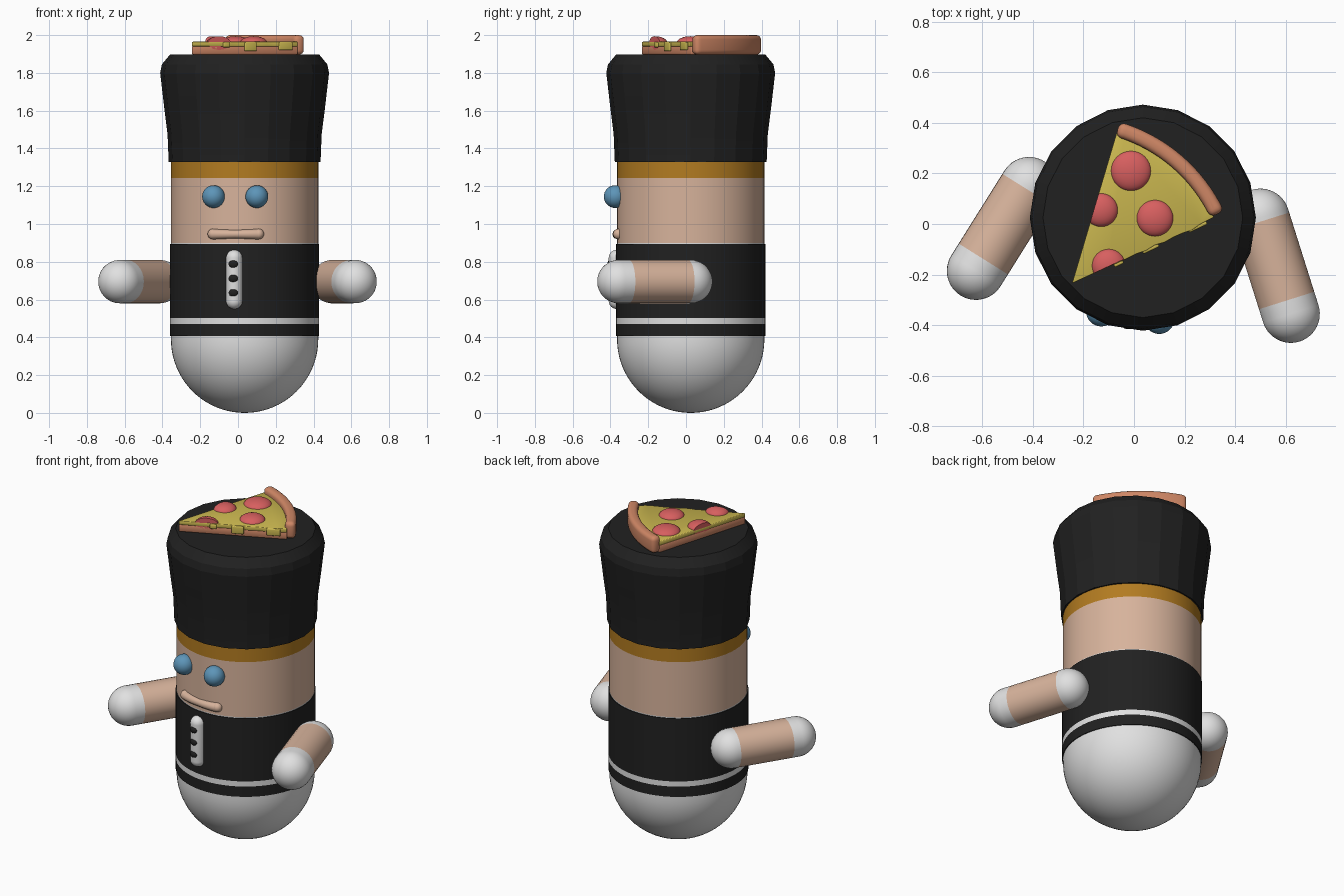
import bpy, bmesh
from math import pi, sin, cos, radians
from mathutils import Vector, Matrix

if "Cube" in bpy.data.objects:
    bpy.data.objects.remove(bpy.data.objects["Cube"])


def material(name, r, g, b):
    m = bpy.data.materials.new(name)
    m.use_nodes = True
    m.diffuse_color = (r, g, b, 1)
    bsdf = next(n for n in m.node_tree.nodes if n.type == "BSDF_PRINCIPLED")
    bsdf.inputs["Base Color"].default_value = (r, g, b, 1)
    return m


WHITE = material("white", 0.75, 0.75, 0.75)
BLACK = material("black", 0.015, 0.015, 0.015)
SKIN = material("skin", 0.68, 0.45, 0.33)
GOLD = material("golden hair", 0.45, 0.2, 0.015)
BLUE = material("eye blue", 0.11, 0.3, 0.48)
CHEESE = material("cheese yellow", 0.6, 0.48, 0.08)
PEPPERONI = material("pepperoni red", 0.68, 0.115, 0.115)
CRUST = material("baked crust", 0.62, 0.24, 0.13)

CENTRE = Vector((0.035, 0.025, 0))
FACING = -7.4
Z = Vector((0, 0, 1))


def finish(name, bm, mats, rule=None, angle=35):
    """Turn a bmesh into an object; rule picks a material per face."""
    bmesh.ops.recalc_face_normals(bm, faces=bm.faces)
    me = bpy.data.meshes.new(name)
    for m in mats:
        me.materials.append(m)
    for f in bm.faces:
        f.smooth = True
        if rule:
            f.material_index = rule(f.calc_center_median())
    bm.to_mesh(me)
    bm.free()
    me.set_sharp_from_angle(angle=radians(angle))
    ob = bpy.data.objects.new(name, me)
    bpy.context.collection.objects.link(ob)
    return ob


def lathe(name, profile, mats, sides=64, rule=None, place=None, angle=35):
    """Spin (radius, z) points round the z axis."""
    bm = bmesh.new()
    pts = [bm.verts.new((0, r, z)) for r, z in profile]
    edges = [bm.edges.new(e) for e in zip(pts, pts[1:])]
    bmesh.ops.spin(bm, geom=pts + edges, axis=Z, cent=(0, 0, 0),
                   steps=sides, angle=2 * pi)
    bmesh.ops.remove_doubles(bm, verts=bm.verts, dist=1e-5)
    bmesh.ops.transform(bm, matrix=place or Matrix.Translation(CENTRE), verts=bm.verts)
    return finish(name, bm, mats, rule, angle)


def arc(r, z, a0, a1, n=12):
    """Profile arc, angles measured up from horizontal."""
    angles = [radians(a0 + (a1 - a0) * i / n) for i in range(n + 1)]
    return [(max(0, r * cos(a)), z + r * sin(a)) for a in angles]


def capsule(name, start, end, r, mats, cuts=(), rule=None):
    """Round-ended rod from start to end, with extra rings at cuts."""
    axis = Vector(end) - Vector(start)
    n = axis.length
    profile = arc(r, 0, -90, 0) + [(r, c) for c in cuts] + arc(r, n, 0, 90)
    place = Matrix.Translation(start) @ Z.rotation_difference(axis).to_matrix().to_4x4()
    local = place.inverted()
    pick = (lambda c: rule((local @ c).z, n)) if rule else None
    return lathe(name, profile, mats, 32, pick, place)


def ball(name, centre, size, mat, turn=0):
    bm = bmesh.new()
    place = (Matrix.Translation(centre) @ Matrix.Rotation(radians(turn), 4, "Z")
             @ Matrix.Diagonal((*size, 1)))
    bmesh.ops.create_uvsphere(bm, u_segments=32, v_segments=16, radius=1, matrix=place)
    return finish(name, bm, [mat])


def around(turn, r, z):
    """Point on the body at a turn from straight ahead."""
    a = radians(turn)
    return CENTRE + Vector((r * sin(a), -r * cos(a), z))


# Body: white base, skin face and golden hair band
R = 0.39
lathe("body", arc(R, R, -90, 0, 20) + [(R, 0.9), (R, 1.243), (R, 1.36), (0, 1.36)],
      [WHITE, SKIN, GOLD], rule=lambda c: 0 if c.z < 0.8 else 1 if c.z < 1.243 else 2)

# Shirt with a white stripe
lathe("shirt", [(0.38, 0.407), (0.395, 0.407), (0.395, 0.471), (0.395, 0.503),
                (0.395, 0.894), (0.38, 0.894)], [BLACK, WHITE],
      rule=lambda c: int(0.471 < c.z < 0.503))

# Faceted tall hat
lathe("hat", [(0, 1.328), (0.402, 1.328), (0.408, 1.476), (0.425, 1.61), (0.447, 1.8),
              (0.438, 1.845), (0.395, 1.897), (0, 1.897)], [BLACK], sides=20, angle=14)

# Eyes
for side, turn in (("right", -24), ("left", 9.2)):
    ball(side + "_eye", around(turn, 0.405, 1.145), (0.06,) * 3, BLUE)

# Mouth: a bent tube with fuller ends
curve = bpy.data.curves.new("mouth", "CURVE")
curve.dimensions = "3D"
curve.bevel_depth = 0.022
curve.materials.append(SKIN)
spline = curve.splines.new("POLY")
turns = [-25.5 + 36.5 * i / 12 for i in range(13)]
spline.points.add(len(turns) - 1)
for p, t in zip(spline.points, turns):
    p.co = (*around(t, 0.39, 0.946), 1)
    p.radius = 1 + 0.25 * abs(t - FACING) / 18
mouth = bpy.data.objects.new("mouth", curve)
bpy.context.collection.objects.link(mouth)
for side, t in (("right", turns[0]), ("left", turns[-1])):
    ball(side + "_mouth_corner", around(t, 0.39, 0.947), (0.028,) * 3, SKIN)

# Button strip and buttons
capsule("button_strip", around(-8, 0.395, 0.593), around(-8, 0.395, 0.82), 0.043, [WHITE])
for i in range(3):
    ball("button_%d" % (i + 1), around(-8, 0.431, 0.636 + 0.076 * i),
         (0.025, 0.014, 0.021), BLACK, -8)

# Arms: skin rods with white hands and shoulders
for side, hand, shoulder in (("right", (-0.625, -0.185, 0.695), (-0.415, 0.15, 0.695)),
                             ("left", (0.62, -0.355, 0.695), (0.5, 0.025, 0.695))):
    length = (Vector(shoulder) - Vector(hand)).length
    capsule(side + "_arm", hand, shoulder, 0.115, [WHITE, SKIN], (0.055, length - 0.015),
            lambda z, n: int(0.055 < z < n - 0.015))

# Pizza slice, laid out in polar form about its tip
TIP = Vector((-0.245, -0.235, 0))
LOW, HIGH = 25, 73.5


def from_tip(r, a, z=0):
    return TIP + Vector((r * cos(radians(a)), r * sin(radians(a)), z))


def fan(r, a0, a1, n=16):
    return [from_tip(r, a0 + (a1 - a0) * i / n) for i in range(n + 1)]


def slab(name, outline, z0, z1, mat, bevel, segments=3):
    bm = bmesh.new()
    face = bm.faces.new([bm.verts.new(p + Z * z0) for p in outline])
    out = bmesh.ops.extrude_face_region(bm, geom=[face])["geom"]
    bmesh.ops.translate(bm, vec=Z * (z1 - z0),
                        verts=[v for v in out if isinstance(v, bmesh.types.BMVert)])
    bmesh.ops.recalc_face_normals(bm, faces=bm.faces)
    edges = [e for e in bm.edges if e.calc_face_angle(0) > 0.6]
    bmesh.ops.bevel(bm, geom=edges, offset=bevel, segments=segments,
                    profile=0.5, affect="EDGES")
    return finish(name, bm, [mat], angle=50)


slab("pizza_dough", [TIP] + fan(0.62, LOW, HIGH), 1.897, 1.943, CRUST, 0.006, 2)
wavy_edge = [from_tip(r / 50, LOW - 0.7 - 0.5 * sin(r * 1.3)) for r in range(8, 30, 2)]
slab("pizza_cheese", [TIP] + wavy_edge + fan(0.62, LOW, HIGH), 1.94, 1.965, CHEESE, 0.004, 2)
slab("pizza_crust", fan(0.666, LOW + 0.5, HIGH) + fan(0.606, HIGH, LOW + 0.5),
     1.897, 2.0, CRUST, 0.024, 4)

# Melted cheese drips over the front edge
for i, (r, width, low) in enumerate(((0.2, 0.02, 1.935), (0.34, 0.035, 1.915),
                                     (0.545, 0.04, 1.92))):
    slab("cheese_drip_%d" % (i + 1),
         [from_tip(r - width, LOW), from_tip(r - width, LOW) + Vector((0.006, -0.013, 0)),
          from_tip(r + width, LOW) + Vector((0.006, -0.013, 0)), from_tip(r + width, LOW)],
         low, 1.963, CHEESE, 0.006)

# Domed pepperoni, trimmed where they meet the cut sides
for i, (x, y, r) in enumerate(((-0.012, 0.21, 0.08), (0.083, 0.023, 0.073),
                               (-0.13, 0.055, 0.067), (-0.1, -0.165, 0.067))):
    bm = bmesh.new()
    place = Matrix.Translation((x, y, 1.958)) @ Matrix.Diagonal((r, r, 0.036, 1))
    bmesh.ops.create_uvsphere(bm, u_segments=32, v_segments=16, radius=1, matrix=place)
    for a, sign in ((LOW, 1), (HIGH, -1)):
        normal = Vector((sin(radians(a)), -cos(radians(a)), 0)) * sign
        cut = bmesh.ops.bisect_plane(bm, geom=bm.verts[:] + bm.edges[:] + bm.faces[:],
                                     plane_co=TIP, plane_no=normal, clear_outer=True)
        rim = [e for e in cut["geom_cut"] if isinstance(e, bmesh.types.BMEdge)]
        if rim:
            bmesh.ops.holes_fill(bm, edges=rim)
    finish("pepperoni_%d" % (i + 1), bm, [PEPPERONI])
